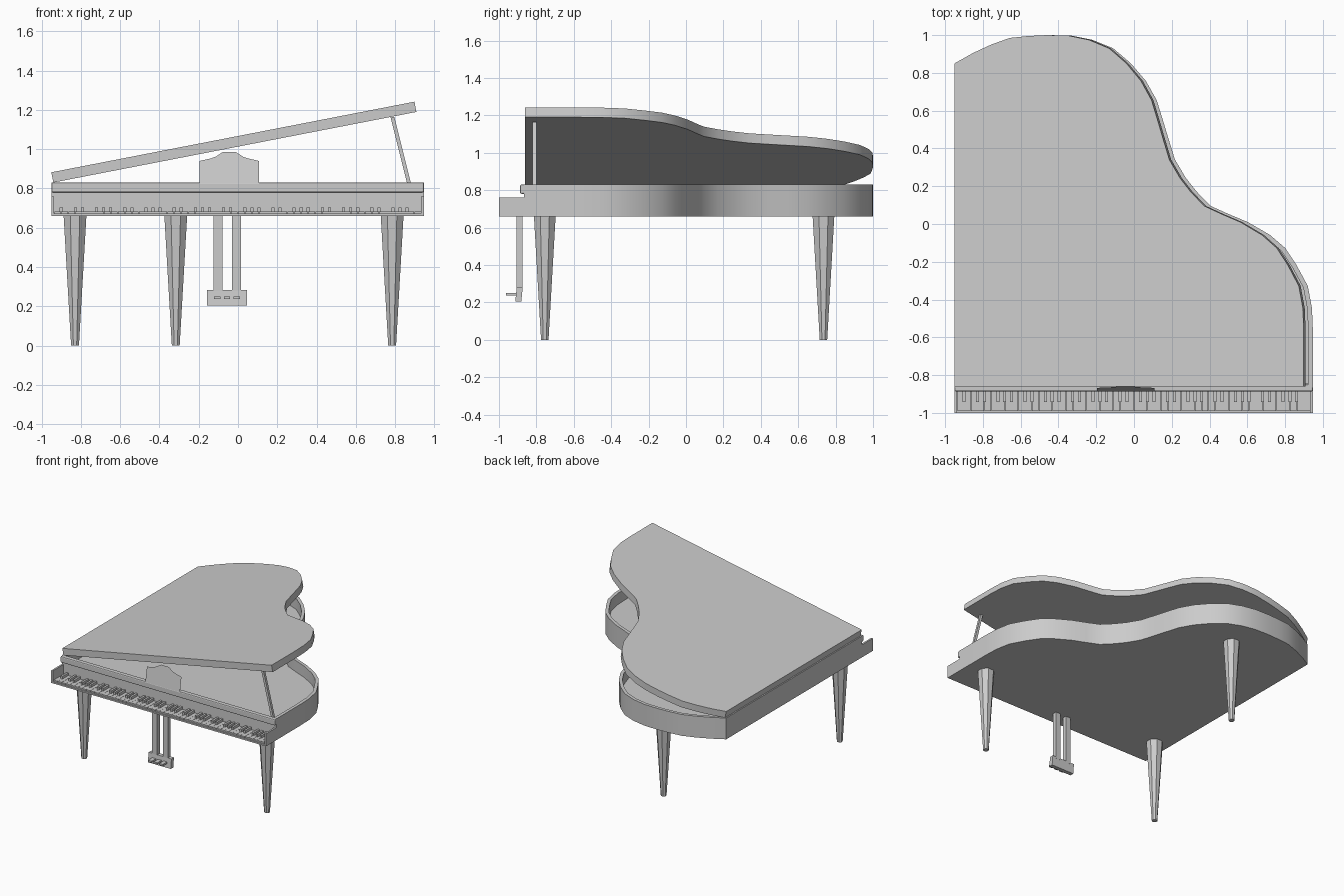
import bpy, bmesh, math
from mathutils import Vector, Matrix

if "Cube" in bpy.data.objects:
    bpy.data.objects.remove(bpy.data.objects["Cube"])

# Curved edge of the case, from the front right corner round to the back left
CURVE = [(.947, -.56), (.942, -.444), (.92, -.328), (.86, -.217), (.80, -.127),
         (.72, -.058), (.603, .01), (.5, .053), (.407, .095), (.333, .17), (.275, .243),
         (.217, .34), (.183, .45), (.153, .55), (.12, .656), (.063, .757), (-.016, .85),
         (-.11, .93), (-.22, .975), (-.33, .997), (-.45, 1.0), (-.55, .995),
         (-.65, .985), (-.75, .95), (-.85, .905), (-.95, .85)]


def outline(front):
    return [(.947, front)] + CURVE + [(-.95, front)]


def inset(pts, d):
    # Mitred inward offset of a counter-clockwise loop
    res, n = [], len(pts)
    for i in range(n):
        a, b, c = (Vector(pts[(i + k) % n]) for k in (-1, 0, 1))
        u, v = (b - a).normalized(), (c - b).normalized()
        n1, n2 = Vector((-u.y, u.x)), Vector((-v.y, v.x))
        p = b + (n1 + n2) * d / (1 + n1.dot(n2))
        res.append((p.x, p.y))
    return res


def finish(name, bm, smooth=False):
    bmesh.ops.recalc_face_normals(bm, faces=bm.faces)
    me = bpy.data.meshes.new(name)
    bm.to_mesh(me)
    bm.free()
    ob = bpy.data.objects.new(name, me)
    bpy.context.collection.objects.link(ob)
    if smooth:
        bpy.ops.object.select_all(action='DESELECT')
        ob.select_set(True)
        bpy.context.view_layer.objects.active = ob
        bpy.ops.object.shade_smooth_by_angle(angle=math.radians(30))
    return ob


def slab(name, pts, z0, z1, matrix=None):
    bm = bmesh.new()
    f = bm.faces.new([bm.verts.new((x, y, z0)) for x, y in pts])
    g = bmesh.ops.extrude_face_region(bm, geom=[f])
    top = [v for v in g['geom'] if isinstance(v, bmesh.types.BMVert)]
    bmesh.ops.translate(bm, verts=top, vec=(0, 0, z1 - z0))
    if f.is_valid and len(bm.faces) == len(pts) + 1:
        bm.faces.new([v for v in f.verts])
    if matrix:
        bm.transform(matrix)
    return finish(name, bm, True)


def add_box(bm, x0, x1, y0, y1, z0, z1):
    m = Matrix.Translation(((x0 + x1) / 2, (y0 + y1) / 2, (z0 + z1) / 2)) @ \
        Matrix.Diagonal((x1 - x0, y1 - y0, z1 - z0, 1))
    return bmesh.ops.create_cube(bm, size=1, matrix=m)['verts']


def boxes(name, *dims):
    bm = bmesh.new()
    for d in dims:
        add_box(bm, *d)
    return finish(name, bm)


# Bottom board and soundboard
slab("bottom_board", outline(-1.0), .66, .672)
slab("soundboard", inset(outline(-.86), .012), .73, .74)

# Rim wall, open at the front
outer = outline(-.865)
inner = inset(outer, .025)
inner[0], inner[-1] = (inner[0][0], -.865), (inner[-1][0], -.865)
bm = bmesh.new()
rings = [[bm.verts.new((x, y, z)) for x, y in loop]
         for loop, z in ((outer, .672), (outer, .83), (inner, .83), (inner, .672))]
for k in range(4):
    r, s = rings[k], rings[(k + 1) % 4]
    for i in range(len(outer) - 1):
        bm.faces.new((r[i], r[i + 1], s[i + 1], s[i]))
for i in (0, -1):
    bm.faces.new([r[i] for r in rings])
finish("rim", bm, True)

# Lid, hinged open along the left side
hinge = Vector((-.942, 0, .83))
lid_pts = [(x * .993 + .003 + .942, y) for x, y in outline(-.86)]
slab("lid", lid_pts, 0, .053,
     Matrix.Translation(hinge) @ Matrix.Rotation(math.radians(-11), 4, 'Y'))

# Lid prop
bm = bmesh.new()
for v in add_box(bm, -.01, .01, -.82, -.80, .74, 1.165):
    v.co.x += .87 - (v.co.z - .83) * .25
finish("lid_prop", bm)

# Key cheeks, fallboard and rounded front rail
boxes("key_cheeks", (-.95, -.936, -1, -.865, .672, .76), (.933, .947, -1, -.865, .672, .76))
boxes("fallboard", (-.936, .933, -.866, -.85, .672, .79))
rail = boxes("front_rail", (-.95, .947, -.887, -.85, .78, .83))
bev = rail.modifiers.new("rounding", 'BEVEL')
bev.width, bev.segments = .008, 2

# Keys: 52 white ones, black ones following the octave pattern
W = 1.869 / 52
x0 = -.936
boxes("white_keys", *[(x0 + i * W + .0008, x0 + (i + 1) * W - .0008, -.99, -.866, .672, .683)
                      for i in range(52)])
boxes("black_keys", *[(x0 + i * W - .008, x0 + i * W + .008, -.942, -.866, .683, .704)
                      for i in range(1, 51) if i % 7 in (1, 3, 4, 6, 0)])

# Music stand: thin sheet leaning back
bm = bmesh.new()
prof = [(-.197, .825), (.108, .825), (.108, .94), (.05, .953), (.025, .962), (-.01, .985),
        (-.078, .985), (-.113, .962), (-.138, .953), (-.197, .94)]
bm.faces.new([bm.verts.new((x, -.887 + (z - .825) * .17, z)) for x, z in prof])
finish("music_stand", bm)

# Tapered eight-sided legs
for name, x, y in (("front_left_leg", -.83, -.755), ("front_right_leg", .785, -.755),
                   ("back_leg", -.317, .735)):
    bm = bmesh.new()
    k = 1 / math.cos(math.pi / 8)
    bmesh.ops.create_cone(bm, cap_ends=True, segments=8, radius1=.02 * k, radius2=.058 * k,
                          depth=.66, matrix=Matrix.Translation((x, y, .33)) @
                          Matrix.Rotation(math.pi / 8, 4, 'Z'))
    finish(name, bm)

# Pedal lyre: posts, slanted box and three pedals
boxes("pedal_posts", (-.126, -.08, -.905, -.873, .27, .66), (-.03, .015, -.905, -.873, .27, .66))
bm = bmesh.new()
for v in add_box(bm, -.157, .045, -.908, -.876, .205, .282):
    v.co.y += (v.co.z - .25) * .1
finish("pedal_box", bm)
boxes("pedals", *[(x - .016, x + .016, -.962, -.9, .237, .25) for x in (-.105, -.056, -.007)])
